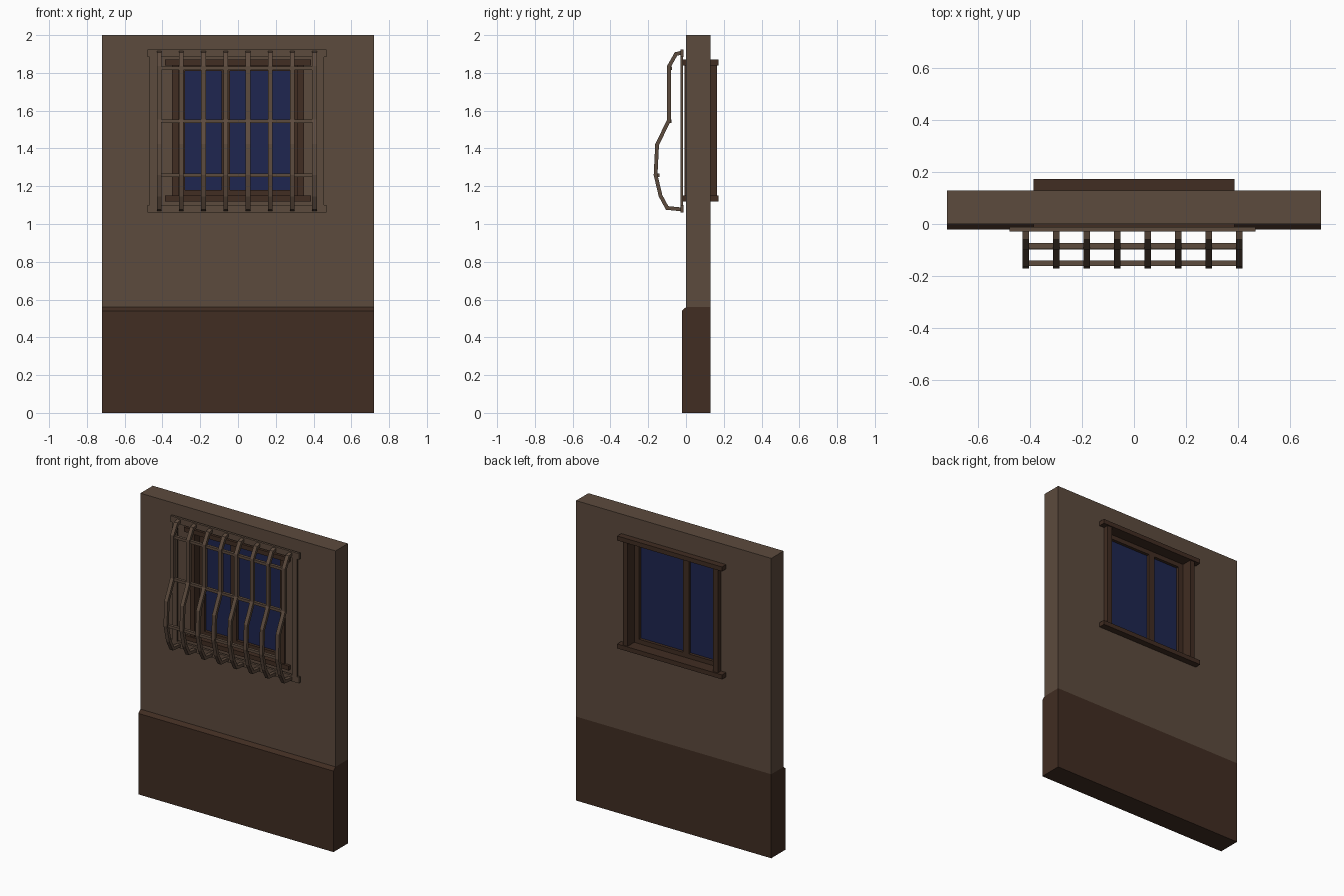
import bpy, bmesh
from mathutils import Vector

if "Cube" in bpy.data.objects:
    bpy.data.objects.remove(bpy.data.objects["Cube"])


def material(name, rgb):
    m = bpy.data.materials.new(name)
    m.diffuse_color = (*rgb, 1)
    m.use_nodes = True
    m.node_tree.nodes["Principled BSDF"].inputs["Base Color"].default_value = m.diffuse_color
    return m


PLASTER = material("plaster_brown", (0.107, 0.069, 0.047))
WOOD = material("dark_wood", (0.052, 0.026, 0.016))
GLASS = material("blue_glass", (0.013, 0.019, 0.08))


def finish(name, bm, mat):
    bmesh.ops.recalc_face_normals(bm, faces=bm.faces)
    me = bpy.data.meshes.new(name)
    bm.to_mesh(me)
    bm.free()
    ob = bpy.data.objects.new(name, me)
    bpy.context.collection.objects.link(ob)
    if mat:
        me.materials.append(mat)
    return ob


def box(name, x, y, z, mat):
    bm = bmesh.new()
    bmesh.ops.create_cube(bm, size=1)
    for v in bm.verts:
        v.co = [lo + (c + 0.5) * (hi - lo) for c, (lo, hi) in zip(v.co, (x, y, z))]
    return finish(name, bm, mat)


def extrude_yz(name, profile, x, mat):
    """Extrude a closed (y, z) profile along x."""
    bm = bmesh.new()
    f = bm.faces.new([bm.verts.new((x[0], y, z)) for y, z in profile])
    ext = bmesh.ops.extrude_face_region(bm, geom=[f])
    for g in ext["geom"]:
        if isinstance(g, bmesh.types.BMVert):
            g.co.x = x[1]
    return finish(name, bm, mat)


def strip(path, width, ):
    """Ribbon of strips around an open (y, z) path, as a closed outline."""
    pts = [Vector(p) for p in path]
    left, right = [], []
    for i, p in enumerate(pts):
        a = (p - pts[i - 1]).normalized() if i else None
        b = (pts[i + 1] - p).normalized() if i < len(pts) - 1 else None
        a, b = a or b, b or a
        t = (a + b).normalized()
        n = Vector((-t.y, t.x)) * (width / 2) / max(t.dot(a), 0.5)
        left.append(p + n)
        right.append(p - n)
    return left, right


def bent_bar(name, path, x, depth, mat):
    left, right = strip(path, depth)
    bm = bmesh.new()
    rings = [[bm.verts.new((xx, q.x, q.y)) for xx, q in
              ((x[0], l), (x[1], l), (x[1], r), (x[0], r))] for l, r in zip(left, right)]
    for a, b in zip(rings, rings[1:]):
        for i in range(4):
            j = (i + 1) % 4
            bm.faces.new((a[i], a[j], b[j], b[i]))
    bm.faces.new(rings[0])
    bm.faces.new(rings[-1])
    return finish(name, bm, mat)


# Wall with window opening
wall = box("wall", (-0.72, 0.72), (0, 0.13), (0.56, 2), PLASTER)
cutter = box("opening_cutter", (-0.345, 0.345), (-0.3, 0.4), (1.13, 1.86), None)
cutter.hide_render = True
cutter.hide_viewport = True
cut = wall.modifiers.new("opening", 'BOOLEAN')
cut.object = cutter
cut.solver = 'EXACT'

# Plinth with chamfered top
extrude_yz("plinth", [(-0.022, 0), (0.13, 0), (0.13, 0.56), (0, 0.56), (-0.022, 0.54)],
           (-0.72, 0.72), WOOD)

# Window surround
box("lintel", (-0.387, 0.387), (-0.018, 0.173), (1.84, 1.87), WOOD)
box("sill", (-0.387, 0.387), (-0.018, 0.173), (1.12, 1.15), WOOD)
for s, n in ((-1, "left"), (1, "right")):
    box(n + "_jamb", sorted((s * 0.315, s * 0.35)), (-0.008, 0.165), (1.15, 1.84), WOOD)
    box(n + "_sash_stile", sorted((s * 0.28, s * 0.315)), (0.045, 0.095), (1.15, 1.84), WOOD)
box("sash_top_rail", (-0.28, 0.28), (0.045, 0.095), (1.81, 1.84), WOOD)
box("sash_bottom_rail", (-0.28, 0.28), (0.045, 0.095), (1.15, 1.18), WOOD)
box("mullion", (-0.087, -0.043), (0.045, 0.095), (1.18, 1.81), WOOD)
box("left_glass", (-0.28, -0.087), (0.065, 0.075), (1.18, 1.81), GLASS)
box("right_glass", (-0.043, 0.28), (0.065, 0.075), (1.18, 1.81), GLASS)

# Grille flat frame
CX = -0.006
for n, z in (("top", (1.885, 1.925)), ("bottom", (1.06, 1.1))):
    box("grille_%s_plate" % n, (CX - 0.474, CX + 0.474), (-0.028, -0.012), z, PLASTER)
for s, n in ((-1, "left"), (1, "right")):
    box("grille_%s_plate" % n, sorted((CX + s * 0.424, CX + s * 0.462)),
        (-0.028, -0.017), (1.1, 1.885), PLASTER)

# Bulging vertical bars
PATH = [(-0.02, 1.908), (-0.053, 1.9), (-0.09, 1.835), (-0.09, 1.55), (-0.153, 1.42),
        (-0.161, 1.26), (-0.135, 1.15), (-0.1, 1.085), (-0.02, 1.077)]
for i in range(8):
    x = CX + (i - 3.5) * 0.1175
    bent_bar("grille_bar_%d" % (i + 1), PATH, (x - 0.0125, x + 0.0125), 0.02, PLASTER)

# Horizontal cross rails
for i, (y, z) in enumerate(((-0.084, 1.825), (-0.088, 1.545), (-0.151, 1.258))):
    box("grille_rail_%d" % (i + 1), (CX - 0.405, CX + 0.405), (y - 0.01, y + 0.01),
        (z - 0.009, z + 0.009), PLASTER)
